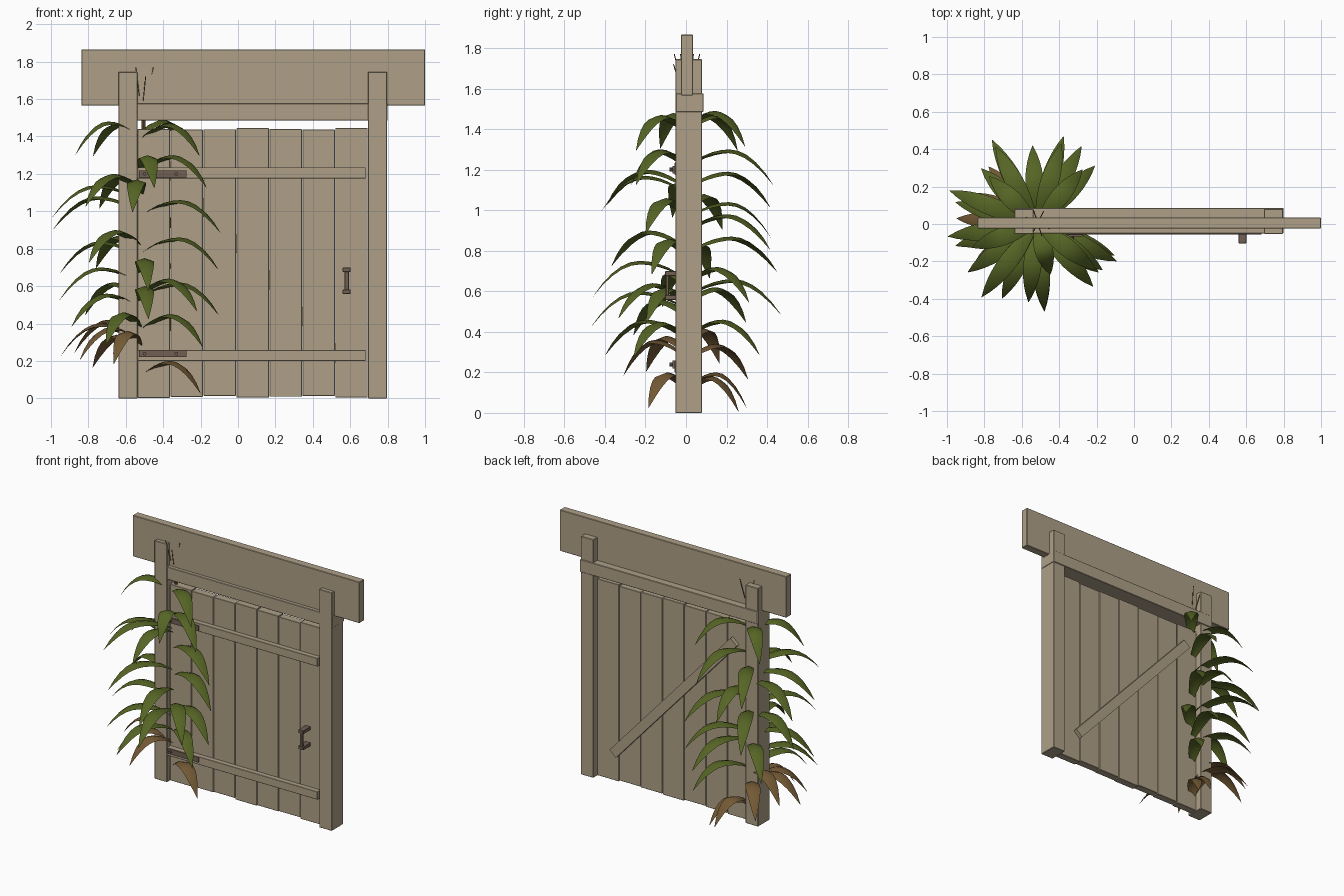
import bpy, bmesh, math
from mathutils import Matrix, Vector

if "Cube" in bpy.data.objects:
    bpy.data.objects.remove(bpy.data.objects["Cube"])


def material(name, rgb):
    m = bpy.data.materials.new(name)
    m.diffuse_color = (*rgb, 1)
    m.use_nodes = True
    m.node_tree.nodes["Principled BSDF"].inputs["Base Color"].default_value = m.diffuse_color
    return m


WOOD = material("weathered_wood", (0.425, 0.352, 0.245))
IRON = material("rusty_iron", (0.165, 0.115, 0.085))
GREEN = material("leaf_green", (0.092, 0.128, 0.018))
DRY = material("dry_leaf_brown", (0.175, 0.102, 0.036))


def finish(name, bm, mat, smooth=False):
    me = bpy.data.meshes.new(name)
    bm.to_mesh(me)
    bm.free()
    me.materials.append(mat)
    for p in me.polygons:
        p.use_smooth = smooth
    ob = bpy.data.objects.new(name, me)
    bpy.context.collection.objects.link(ob)
    return ob


def box(name, x, y, z, mat=WOOD, bevel=0.0):
    """Box from (min, max) ranges on each axis."""
    bm = bmesh.new()
    c = [(r[0] + r[1]) / 2 for r in (x, y, z)]
    s = [r[1] - r[0] for r in (x, y, z)]
    bmesh.ops.create_cube(bm, size=1, matrix=Matrix.Translation(c) @ Matrix.Diagonal((*s, 1)))
    if bevel:
        bmesh.ops.bevel(bm, geom=bm.edges[:], offset=bevel, segments=1, affect='EDGES')
    return finish(name, bm, mat)


def rod(name, a, b, radius, mat, sides=8):
    a, b = Vector(a), Vector(b)
    d = b - a
    bm = bmesh.new()
    bmesh.ops.create_cone(bm, cap_ends=True, segments=sides, radius1=radius, radius2=radius,
                          depth=d.length, matrix=Matrix.Translation((a + b) / 2)
                          @ d.to_track_quat('Z', 'Y').to_matrix().to_4x4())
    return finish(name, bm, mat)


# frame: two posts, lintel and wide header board
box("left_post", (-0.64, -0.538), (-0.053, 0.08), (0, 1.745), bevel=0.003)
box("right_post", (0.695, 0.797), (-0.053, 0.08), (0, 1.745), bevel=0.003)
box("lintel", (-0.637, 0.80), (-0.05, 0.086), (1.485, 1.577), bevel=0.003)
box("header_board", (-0.837, 1.0), (-0.024, 0.034), (1.565, 1.866), bevel=0.003)

# gate planks, slightly uneven in length
ends = [(0.003, 1.440), (0.008, 1.436), (0.013, 1.438), (0.004, 1.444),
        (0.009, 1.440), (0.013, 1.436), (0.004, 1.444)]
pitch = 1.233 / 7
for i, (lo, hi) in enumerate(ends):
    x0 = -0.538 + i * pitch
    box(f"gate_plank_{i + 1}", (x0 + 0.0015, x0 + pitch - 0.0015), (-0.02, 0.035), (lo, hi), bevel=0.002)

# front battens and back diagonal brace
for tag, z in (("upper", (1.175, 1.235)), ("lower", (0.20, 0.258))):
    box(f"{tag}_batten", (-0.537, 0.683), (-0.056, -0.018), z, bevel=0.002)
p, q = Vector((0.55, 0.0478, 0.21)), Vector((-0.43, 0.0478, 1.29))
half = (q - p).length / 2
brace = box("diagonal_brace", (-half, half), (-0.016, 0.016), (-0.034, 0.034))
brace.matrix_world = (Matrix.Translation((p + q) / 2)
                      @ Matrix.Rotation(math.atan2(q.z - p.z, p.x - q.x), 4, 'Y'))

# strap hinges with bolts
for tag, zc in (("upper", 1.20), ("lower", 0.239)):
    box(f"{tag}_hinge", (-0.53, -0.275), (-0.066, -0.05), (zc - 0.019, zc + 0.019), IRON)
    for k, x in enumerate((-0.50, -0.33)):
        rod(f"{tag}_hinge_bolt_{k + 1}", (x, -0.06, zc), (x, -0.082, zc), 0.010, IRON)

# pull handle
for tag, z in (("top", (0.676, 0.700)), ("bottom", (0.558, 0.582))):
    box(f"handle_{tag}_mount", (0.560, 0.602), (-0.103, -0.018), z, IRON, 0.002)
box("handle_grip", (0.569, 0.593), (-0.100, -0.084), (0.560, 0.698), IRON, 0.003)


# climbing plant growing round the left post
CX, CY = -0.52, 0.0


def add_leaf(bm, azimuth, peak, reach, width=0.095, n=10):
    """Arching pointed leaf with a folded midrib."""
    a = math.radians(azimuth)
    out, side = Vector((math.cos(a), math.sin(a), 0)), Vector((-math.sin(a), math.cos(a), 0))
    rows = []
    for i in range(n + 1):
        t = i / n
        z = peak - (0.35 if t < 0.5 else 0.70) * (t - 0.5) ** 2
        w = 0.5 * width * (0.18 * (1 - t) + 0.95 * math.sin(math.pi * t ** 1.1) ** 0.8) if i < n else 0.001
        c = Vector((CX, CY, z)) + out * reach * t
        row = [c + side * w * s + Vector((0, 0, -0.35 * w * abs(s))) for s in (-1, 0, 1)]
        rows.append([bm.verts.new((v.x, v.y, max(v.z, 0.004))) for v in row])
    for r0, r1 in zip(rows, rows[1:]):
        for j in (0, 1):
            bm.faces.new((r0[j], r1[j], r1[j + 1], r0[j + 1]))


# leaves as (azimuth, peak height, reach)
upper_leaves = [
    (200, 1.48, .37), (50, 1.49, .38), (135, 1.47, .36), (322, 1.47, .40), (285, 1.30, .28),
    (73, 1.30, .45), (325, 1.30, .43), (188, 1.14, .48), (118, 1.19, .47), (233, 1.20, .49),
    (264, 1.17, .42), (159, 1.08, .50), (335, 1.06, .47), (93, 1.04, .42), (60, 0.98, .48)]
lower_leaves = [
    (338, 0.86, .45), (233, 0.90, .46), (118, 0.87, .51), (165, 0.84, .45), (275, 0.75, .46),
    (45, 0.72, .44), (195, 0.70, .45), (312, 0.64, .45), (73, 0.66, .49), (135, 0.62, .42),
    (275, 0.60, .47), (215, 0.56, .45), (335, 0.62, .46), (245, 0.46, .44),
    (322, 0.45, .42), (60, 0.46, .42)]
dry_leaves = [
    (155, 0.42, .39), (176, 0.40, .43), (211, 0.38, .38), (245, 0.36, .34), (330, 0.20, .37),
    (75, 0.20, .31), (130, 0.34, .40), (60, 0.18, .30)]
for name, leaves, mat in (("upper_leaves", upper_leaves, GREEN), ("lower_leaves", lower_leaves, GREEN),
                          ("dry_leaves", dry_leaves, DRY)):
    bm = bmesh.new()
    for leaf in leaves:
        add_leaf(bm, *leaf)
    finish(name, bm, mat, True)

# stalk hidden in the gate edge, with thin flower spikes on top
rod("plant_stalk", (-0.505, 0.005, 0.02), (-0.505, 0.005, 1.56), 0.010, DRY)
for i in range(8):
    a = 2 * math.pi * (i + 0.4) / 8
    d = Vector((math.cos(a), math.sin(a), 0))
    base = Vector((-0.515, 0.005, 1.5))
    rod(f"flower_spike_{i + 1}", base, base + d * 0.07 + Vector((0, 0, 0.22 + 0.05 * (i % 2))), 0.0025, DRY, 5)
